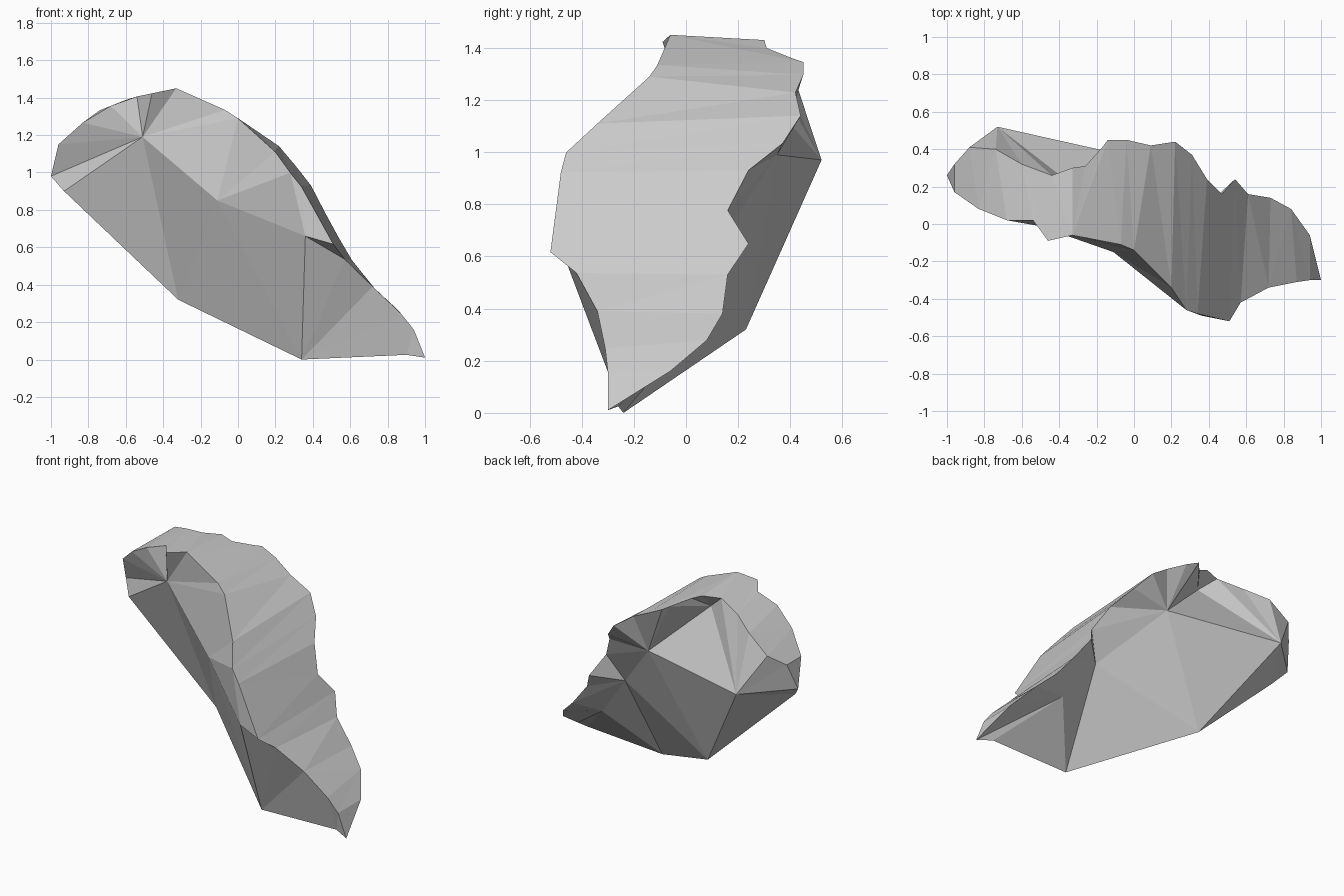
import bpy, bmesh

if "Cube" in bpy.data.objects:
    bpy.data.objects.remove(bpy.data.objects["Cube"])

# Side profile of the curved outer skin (x, z)
PROFILE = [(-1, .98), (-.96, 1.15), (-.77, 1.32), (-.57, 1.40), (-.33, 1.45),
           (-.06, 1.33), (0, 1.29), (.22, 1.14), (.38, .95), (.51, .70),
           (.61, .53), (.72, .39), (.86, .26), (.94, .16), (1, .01)]
# Front and back rims of the skin in plan (x, y); they share both end points
FRONT = [(-.96, .17), (-.83, .08), (-.68, .02), (-.54, .02), (-.46, -.09),
         (-.33, -.06), (-.07, -.11), (0, -.14), (.20, -.34), (.28, -.46),
         (.34, -.48), (.51, -.52), (.57, -.42), (.72, -.34), (.87, -.31), (.94, -.30)]
BACK = [(-.96, .32), (-.88, .41), (-.74, .40), (-.60, .32), (-.44, .26), (-.33, .30),
        (-.26, .31), (-.17, .41), (-.14, .45), (-.04, .45), (.09, .42), (.22, .44),
        (.31, .37), (.39, .24), (.47, .16), (.54, .24), (.61, .16), (.73, .14),
        (.84, .08), (.94, -.06), (.965, -.16)]


def height(x):
    for (x0, z0), (x1, z1) in zip(PROFILE, PROFILE[1:]):
        if x <= x1:
            return z0 + (z1 - z0) * (x - x0) / (x1 - x0)
    return PROFILE[-1][1]


bm = bmesh.new()


def vert(x, y, z):
    return bm.verts.new((x, y, z))


def tri(*v):
    bm.faces.new(v)


def fan(hub, rim):
    for a, b in zip(rim, rim[1:]):
        tri(hub, a, b)


def span(rim, x0, x1):
    return [v for v in rim if x0 - .001 <= v.co.x <= x1 + .001]


# Rims
tip, toe = vert(-1, .26, .98), vert(1, -.30, .01)
front = [tip] + [vert(x, y, height(x) - (max(0, -y - .14) * .22 if x < .6 else 0))
                 for x, y in FRONT] + [toe]
back = [tip] + [vert(x, y, height(x) - (.02 if -.4 < x < 0 else 0))
                for x, y in BACK] + [toe]

# Curved outer skin: zip the two rims together
i = j = 0
while i < len(front) - 1 or j < len(back) - 1:
    ni, nj = min(i + 1, len(front) - 1), min(j + 1, len(back) - 1)
    if j == len(back) - 1 or (i < len(front) - 1 and front[ni].co.x <= back[nj].co.x):
        if front[ni] != back[j] and front[i] != back[j]:
            tri(front[i], front[ni], back[j])
        i = ni
    else:
        if front[i] != back[nj] and front[i] != back[j]:
            tri(front[i], back[nj], back[j])
        j = nj

# Underside corners
low_left = vert(-.93, .19, .90)
mid = vert(-.32, .23, .32)
base = vert(.34, -.24, 0)
base_r = vert(.90, -.26, .025)

# Front facets
a, c, p = vert(-.51, -.01, 1.19), vert(-.11, -.15, .85), vert(.36, -.49, .66)
fan(a, [mid, low_left] + span(front, -1, 0) + [c, mid])
fan(c, span(front, 0, .28) + [p, base, mid])
fan(p, span(front, .28, .57) + [base])
fan(base, span(front, .57, .87) + [base_r])
fan(base_r, span(front, .87, 1))

# Back facets
k, n, b = vert(-.73, .52, .97), vert(-.33, .21, 1.33), vert(.03, .35, .99)
b2, b3 = vert(.38, .09, .60), vert(.59, .03, .32)
fan(k, [mid, low_left] + span(back, -1, -.44) + [n, b, mid])
fan(n, span(back, -.44, -.17) + [b])
fan(b, span(back, -.17, .47) + [b2, mid])
fan(b2, span(back, .47, .73) + [b3, base, mid])
fan(b3, span(back, .73, 1) + [base_r, base])

bmesh.ops.recalc_face_normals(bm, faces=bm.faces[:])
mesh = bpy.data.meshes.new("rock")
bm.to_mesh(mesh)
bm.free()
bpy.context.collection.objects.link(bpy.data.objects.new("rock", mesh))
